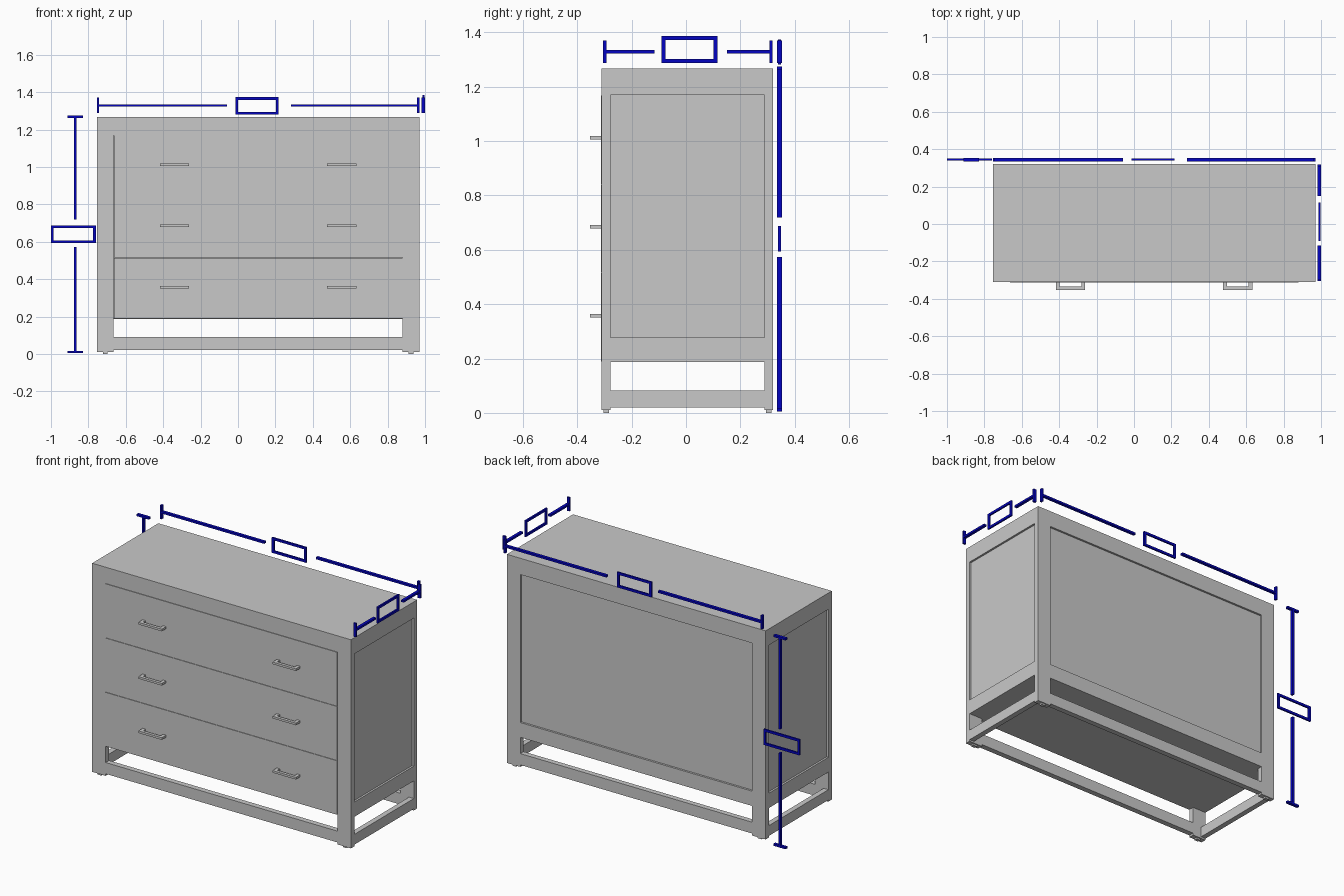
import bpy
import bmesh
from mathutils import Matrix, Vector

old = bpy.data.objects.get("Cube")
if old:
    bpy.data.objects.remove(old, do_unlink=True)


def material(name, rgb):
    m = bpy.data.materials.new(name)
    m.use_nodes = True
    m.diffuse_color = (*rgb, 1)
    m.node_tree.nodes["Principled BSDF"].inputs["Base Color"].default_value = (*rgb, 1)
    return m


GREY = material("cabinet_grey", (0.584, 0.584, 0.584))
BLUE = material("dimension_blue", (0.001, 0.001, 0.53))


def boxes(name, spans, mat=GREY):
    """One object made from boxes, each given as (x range, y range, z range)."""
    bm = bmesh.new()
    for span in spans:
        low = Vector([min(r) for r in span])
        high = Vector([max(r) for r in span])
        place = Matrix.Translation((low + high) / 2) @ Matrix.Diagonal((*(high - low), 1))
        bmesh.ops.create_cube(bm, size=1, matrix=place)
    mesh = bpy.data.meshes.new(name)
    bm.to_mesh(mesh)
    bm.free()
    mesh.materials.append(mat)
    ob = bpy.data.objects.new(name, mesh)
    bpy.context.collection.objects.link(ob)
    return ob


# Main levels of the cabinet
X0, X1 = -0.755, 0.97          # outer width
IX0, IX1 = -0.665, 0.88        # between the legs
Y0, Y1 = -0.31, 0.32           # outer depth
IY0, IY1 = -0.277, 0.288       # between the legs
TOP, RAIL, PANEL, BODY = 1.267, 1.169, 0.277, 0.188
T = 0.032                      # board thickness
RECESS = 0.012
FOOT = 0.01

# Top slab
boxes("top", [((X0, X1), (Y0, Y1), (RAIL, TOP))])

# Legs and levelling feet
for xname, xs in (("right", (X0, IX0)), ("left", (IX1, X1))):
    for yname, ys in (("front", (Y0, IY0)), ("back", (IY1, Y1))):
        boxes(f"{yname}_{xname}_leg", [(xs, ys, (FOOT, RAIL))])
        cx, cy = sum(xs) / 2, sum(ys) / 2
        boxes(f"{yname}_{xname}_foot",
              [((cx - 0.013, cx + 0.013), (cy - 0.01, cy + 0.01), (0, FOOT))])

# Carcass with recessed side and back panels
boxes("carcass", [((X0 + RECESS, X1 - RECESS), (IY0 - 0.015, Y1 - RECESS), (BODY, RAIL))])

# Rails below the panels
boxes("back_rail", [((IX0, IX1), (IY1, Y1), (BODY, PANEL))])
for name, xs in (("right", (X0, X0 + T)), ("left", (X1 - T, X1))):
    boxes(f"{name}_side_rail", [(xs, (IY0, IY1), (BODY, PANEL))])
    boxes(f"{name}_stretcher", [(xs, (IY0, IY1), (0.02, 0.082))])

# Front and back stretchers
for name, ys in (("front", (Y0, IY0)), ("back", (IY1, Y1))):
    boxes(f"{name}_stretcher", [((IX0, IX1), ys, (0.022, 0.09))])

# Three drawers with two bar handles each
pitch = (RAIL - BODY) / 3
gap = 0.001
for i, name in enumerate(("bottom", "middle", "top")):
    z = BODY + i * pitch
    boxes(f"{name}_drawer_front",
          [((IX0 + gap, IX1 - gap), (Y0 - 0.002, IY0), (z + gap, z + pitch - gap))])
    zs = (z + 0.163, z + 0.176)
    for side, hx in (("right", -0.339), ("left", 0.555)):
        a, b = hx - 0.078, hx + 0.078
        boxes(f"{name}_{side}_handle", [
            ((a, b), (-0.353, -0.335), zs),
            ((a, a + 0.02), (-0.335, Y0), zs),
            ((b - 0.02, b), (-0.335, Y0), zs),
        ])


def dimension(name, axis, cross, thin, ends, slot, at, depth, label):
    """Broken measuring bar with end ticks and a blank label frame.
    Axes are indices; label gives its ranges along axis and cross."""
    spans = []

    def add(along, across, thick=depth):
        s = [None] * 3
        s[axis], s[cross], s[thin] = along, across, thick
        spans.append(s)

    w, tick = 0.006, 0.041
    add((ends[0], slot[0]), (at - w, at + w))
    add((slot[1], ends[1]), (at - w, at + w))
    for e, inward in zip(ends, (0.012, -0.012)):
        add((e, e + inward), (at - tick, at + tick))
    boxes(name, spans, BLUE)

    # Thin open frame marking the label position
    spans = []
    mid = sum(depth) / 2
    plate = (mid - 0.005, mid + 0.005)
    (a0, a1), (c0, c1) = label
    bar = 0.014
    for c in (c0, c1 - bar):
        add((a0, a1), (c, c + bar), plate)
    for a in (a0, a1 - bar):
        add((a, a + bar), (c0 + bar, c1 - bar), plate)
    boxes(name + "_label_frame", spans, BLUE)


back = (0.335, 0.353)
dimension("width_marker", 0, 2, 1, (X0, X1), (-0.06, 0.284), 1.329, back,
          ((-0.013, 0.217), (1.281, 1.373)))
dimension("depth_marker", 1, 2, 0, (-0.305, 0.319), (-0.115, 0.15), 1.329, (0.982, 1.0),
          ((-0.09, 0.116), (1.288, 1.386)))
dimension("height_marker", 2, 0, 1, (0.005, 1.275), (0.573, 0.718), -0.87, back,
          ((0.593, 0.688), (-1.0, -0.76)))
